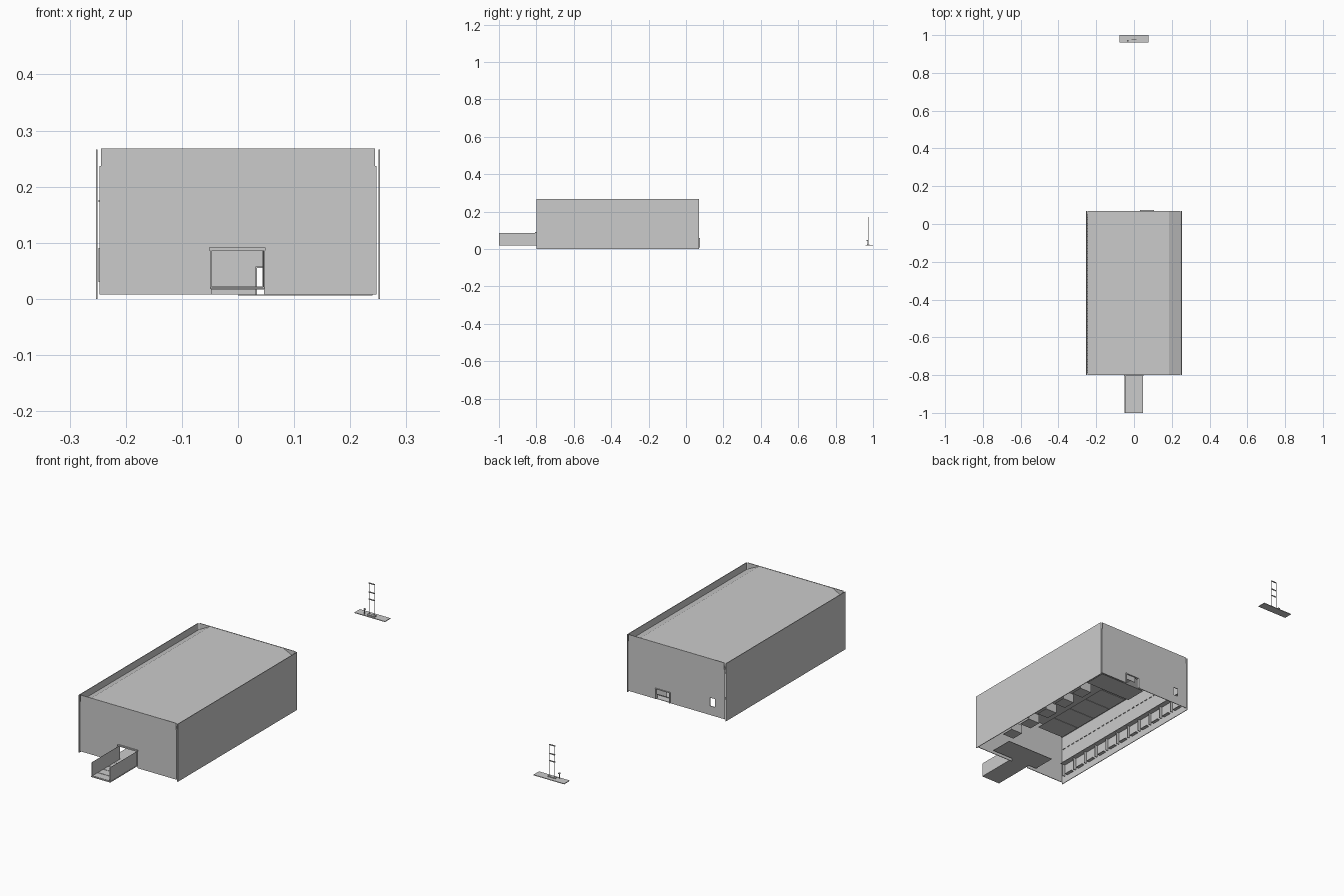
import bpy, bmesh

def boxes(name, specs):
    """One object from boxes given as (x0, x1, y0, y1, z0, z1)."""
    bm = bmesh.new()
    for x0, x1, y0, y1, z0, z1 in specs:
        v = [bm.verts.new((x, y, z)) for x in (x0, x1) for y in (y0, y1) for z in (z0, z1)]
        for f in ((0, 1, 3, 2), (4, 6, 7, 5), (0, 4, 5, 1), (2, 3, 7, 6), (0, 2, 6, 4), (1, 5, 7, 3)):
            bm.faces.new([v[i] for i in f])
    bmesh.ops.recalc_face_normals(bm, faces=bm.faces)
    me = bpy.data.meshes.new(name)
    bm.to_mesh(me)
    bm.free()
    ob = bpy.data.objects.new(name, me)
    bpy.context.collection.objects.link(ob)
    return ob

def sheet(name, profile, y0, y1):
    """Open x-z profile swept along y as a thin sheet."""
    bm = bmesh.new()
    rows = [[bm.verts.new((x, y, z)) for x, z in profile] for y in (y0, y1)]
    for i in range(len(profile) - 1):
        bm.faces.new((rows[0][i], rows[0][i + 1], rows[1][i + 1], rows[1][i]))
    bmesh.ops.recalc_face_normals(bm, faces=bm.faces)
    me = bpy.data.meshes.new(name)
    bm.to_mesh(me)
    bm.free()
    ob = bpy.data.objects.new(name, me)
    bpy.context.collection.objects.link(ob)
    return ob

FRONT, BACK, T = -0.8, 0.07, 0.003

# Side walls
for name, s in (("left_wall", -1), ("right_wall", 1)):
    a, b = sorted((s * 0.25, s * 0.253))
    boxes(name, [(a, b, FRONT, BACK, 0, 0.266)])

# Front wall, in pieces around the entrance
boxes("front_wall", [
    (-0.247, -0.047, FRONT, FRONT + T, 0.008, 0.237),
    (0.046, 0.247, FRONT, FRONT + T, 0.008, 0.237),
    (-0.047, 0.046, FRONT, FRONT + T, 0.09, 0.237),
    (-0.244, 0.244, FRONT, FRONT + T, 0.237, 0.268)])

# Back wall, in pieces around the door and the small window
y0, y1 = BACK - T, BACK
boxes("back_wall", [
    (-0.247, -0.197, y0, y1, 0.008, 0.237),
    (-0.197, -0.172, y0, y1, 0.008, 0.05),
    (-0.197, -0.172, y0, y1, 0.088, 0.237),
    (-0.172, 0.033, y0, y1, 0.008, 0.237),
    (0.033, 0.105, y0, y1, 0.056, 0.237),
    (0.105, 0.247, y0, y1, 0.008, 0.237),
    (-0.244, 0.244, y0, y1, 0.237, 0.268)])

# Roof with sloped side strips
sheet("roof", [(-0.247, 0.237), (-0.19, 0.267), (0.185, 0.267), (0.247, 0.237)], FRONT, BACK)

# Entrance ramp with side walls and floor panels
boxes("entrance_floor", [(-0.05, 0.048, -1, -0.79, 0.018, 0.021)])
boxes("entrance_floor_panels",
      [(-0.046, 0.044, -0.995 + i * 0.04, -0.96 + i * 0.04, 0.021, 0.0225) for i in range(5)])
boxes("entrance_walls", [(-0.047, -0.046, -1, FRONT, 0.021, 0.086),
                         (0.045, 0.046, -1, FRONT, 0.021, 0.086)])
boxes("entrance_frame", [
    (-0.052, 0.049, FRONT - 0.006, FRONT + 0.004, 0.086, 0.092),
    (-0.05, -0.046, FRONT - 0.004, FRONT + 0.004, 0.018, 0.086),
    (0.044, 0.048, FRONT - 0.004, FRONT + 0.004, 0.018, 0.086)])

# Back door frame and half-open leaf
boxes("back_door", [
    (0.031, 0.034, 0.06, 0.074, 0.008, 0.058),
    (0.104, 0.107, 0.06, 0.074, 0.008, 0.058),
    (0.031, 0.107, 0.06, 0.074, 0.055, 0.058),
    (0.05, 0.105, 0.066, 0.068, 0.03, 0.055)])

# Interior floors: lobby, central walk, rear landing
boxes("lobby_floor", [(-0.09, 0.16, -0.79, -0.68, 0.017, 0.019)])
boxes("walkway_floor", [(0.0, 0.14, -0.5 + i * 0.11, -0.392 + i * 0.11, 0.017, 0.019)
                        for i in range(5)])
boxes("rear_floor", [(0.0, 0.24, -0.04, 0.065, 0.006, 0.008)])

# Cubicles along the right side
for i in range(5):
    y = -0.65 + i * 0.12
    boxes("cubicle_%d" % (i + 1), [
        (0.16, 0.22, y, y + 0.06, 0.017, 0.019),
        (0.16, 0.162, y, y + 0.06, 0.019, 0.06),
        (0.16, 0.22, y + 0.058, y + 0.06, 0.019, 0.06)])

# Bays along the left wall: shelf, dividers and sills
N, STEP = 11, 0.075
bays = [(-0.249, -0.225, -0.78, 0.05, 0.088, 0.091)]
for i in range(N):
    y = -0.78 + i * STEP
    bays += [(-0.249, -0.235, y, y + 0.003, 0.03, 0.088),
             (-0.249, -0.235, y + 0.02, y + 0.06, 0.03, 0.033)]
boxes("wall_bays", bays)
boxes("wall_rail", [(-0.249, -0.246, -0.79 + i * 0.03, -0.775 + i * 0.03, 0.173, 0.176)
                    for i in range(28)])

# Detached platform with ladder-like mast and small posts
boxes("mast_platform", [(-0.078, 0.078, 0.96, 1.0, 0.018, 0.021)])
mast = [(s * 0.013 - 0.001, s * 0.013 + 0.001, 0.974, 0.976, 0.021, 0.17) for s in (-1, 1)]
mast += [(-0.014, 0.014, 0.973, 0.977, z, z + 0.004) for z in (0.092, 0.125, 0.166)]
mast += [(-0.02, 0.02, 0.968, 0.982, 0.021, 0.025)]
boxes("mast", mast)
boxes("platform_posts", [(-0.034, -0.031, 0.968, 0.971, 0.021, 0.045),
                         (-0.037, -0.028, 0.966, 0.973, 0.043, 0.047)])
